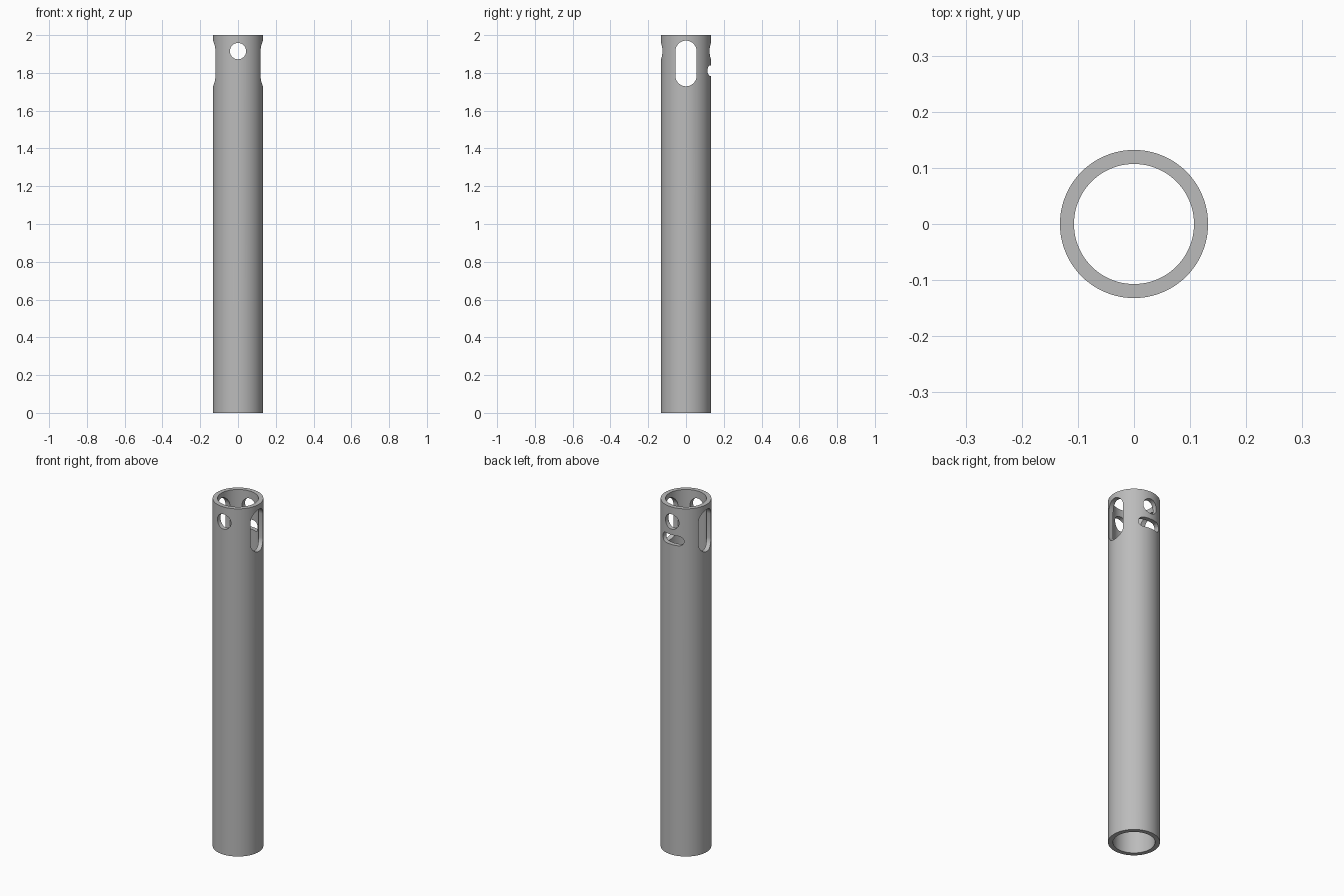
import bpy, bmesh, math
from mathutils import Matrix, Vector

cube = bpy.data.objects.get("Cube")
if cube:
    bpy.data.objects.remove(cube)

OUTER, INNER, HEIGHT, SIDES = 0.132, 0.107, 2.0, 96

metal = bpy.data.materials.new("grey metal")
metal.use_nodes = True
GREY = (0.5, 0.5, 0.5, 1)
metal.diffuse_color = GREY
metal.node_tree.nodes["Principled BSDF"].inputs["Base Color"].default_value = GREY


def add_object(name, bm):
    bmesh.ops.recalc_face_normals(bm, faces=bm.faces)
    mesh = bpy.data.meshes.new(name)
    bm.to_mesh(mesh)
    bm.free()
    mesh.materials.append(metal)
    obj = bpy.data.objects.new(name, mesh)
    bpy.context.collection.objects.link(obj)
    return obj


def make_tube():
    """Spin a rectangular wall section around z."""
    bm = bmesh.new()
    section = [(INNER, 0), (OUTER, 0), (OUTER, HEIGHT), (INNER, HEIGHT)]
    verts = [bm.verts.new((r, 0, z)) for r, z in section]
    edges = [bm.edges.new((verts[i], verts[(i + 1) % 4])) for i in range(4)]
    bmesh.ops.spin(bm, geom=verts + edges, axis=(0, 0, 1), cent=(0, 0, 0),
                   angle=math.tau, steps=SIDES, use_merge=True)
    bmesh.ops.remove_doubles(bm, verts=bm.verts, dist=1e-5)
    return add_object("tube", bm)


def make_cutter(name, half_w, half_h, z, start, end, turn=0.0):
    """Round-ended slot running along y, turned about z."""
    bm = bmesh.new()
    r = min(half_w, half_h)
    steps = 40
    ring = []
    for i in range(steps):
        a = math.tau * (i + 0.5) / steps
        x = r * math.cos(a) + math.copysign(half_w - r, math.cos(a))
        h = r * math.sin(a) + math.copysign(half_h - r, math.sin(a))
        ring.append(bm.verts.new((x, start, z + h)))
    face = bm.faces.new(ring)
    out = bmesh.ops.extrude_face_region(bm, geom=[face], use_keep_orig=True)
    moved = [g for g in out["geom"] if isinstance(g, bmesh.types.BMVert)]
    bmesh.ops.translate(bm, verts=moved, vec=Vector((0, end - start, 0)))
    bm.transform(Matrix.Rotation(turn, 4, 'Z'))
    cutter = add_object(name, bm)
    cutter.hide_render = True
    return cutter


tube = make_tube()
cutters = [
    make_cutter("round_hole_cutter", 0.043, 0.043, 1.915, -0.3, 0.3),
    make_cutter("side_slot_cutter", 0.056, 0.121, 1.85, -0.3, 0.3, math.pi / 2),
    make_cutter("back_slot_cutter", 0.067, 0.028, 1.812, 0.02, 0.3),
]

# Cut the openings, then discard the cutters
bpy.ops.object.select_all(action='DESELECT')
tube.select_set(True)
bpy.context.view_layer.objects.active = tube
for cutter in cutters:
    mod = tube.modifiers.new(cutter.name, 'BOOLEAN')
    mod.operation = 'DIFFERENCE'
    mod.solver = 'EXACT'
    mod.object = cutter
    bpy.ops.object.modifier_apply(modifier=mod.name)
    bpy.data.objects.remove(cutter)

bpy.ops.object.shade_smooth_by_angle(angle=math.radians(30))
